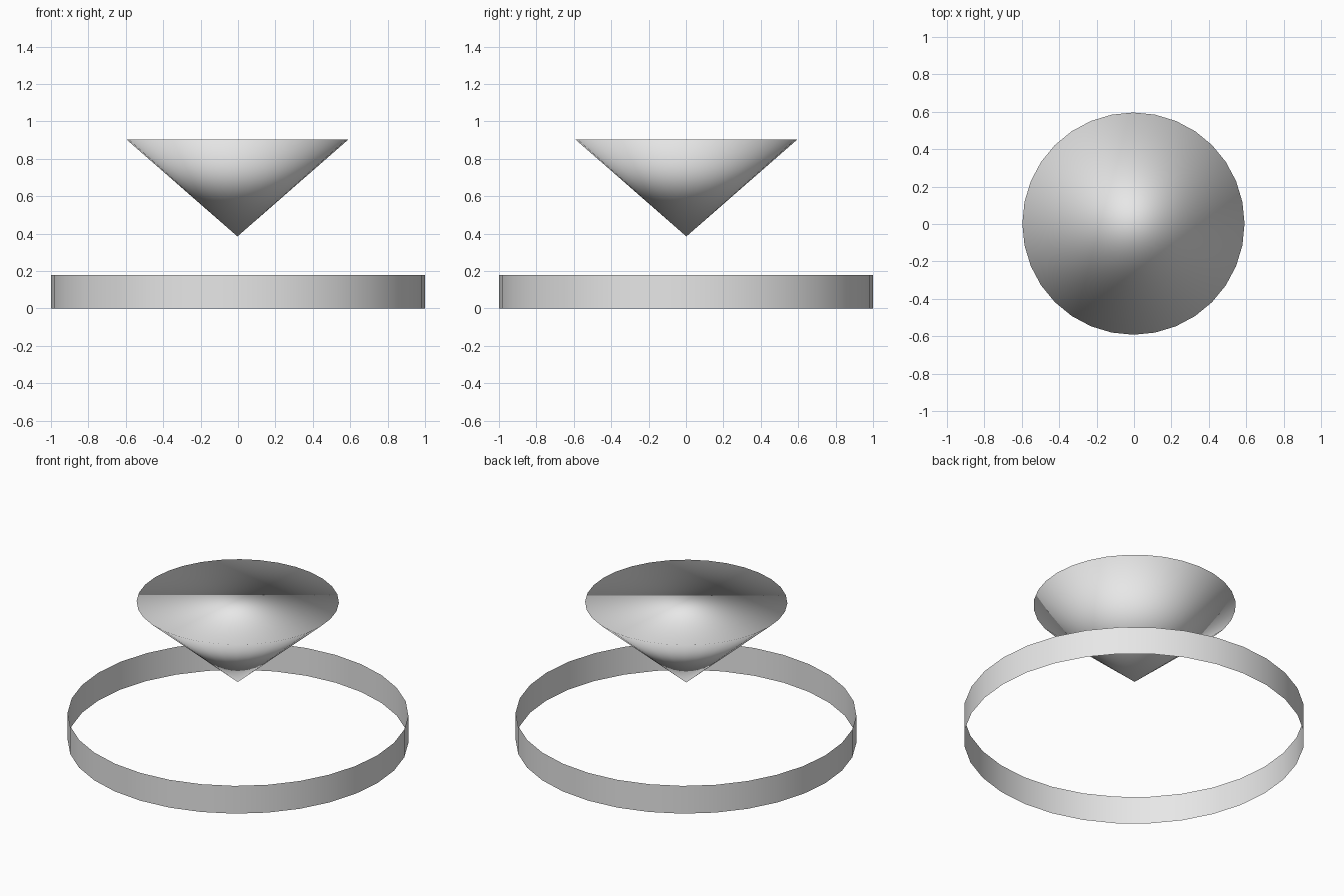
import bpy
import bmesh

SIDES = 32

cube = bpy.data.objects.get("Cube")
if cube:
    bpy.data.objects.remove(cube, do_unlink=True)

# One plain light grey
grey = bpy.data.materials.new("light_grey")
grey.use_nodes = True
colour = (0.8, 0.8, 0.8, 1)
grey.diffuse_color = colour
grey.node_tree.nodes["Principled BSDF"].inputs["Base Color"].default_value = colour


def add_cone(name, bottom_radius, top_radius, z_low, z_high, capped, x=0, y=0):
    """Smooth-shaded round part between two heights."""
    bm = bmesh.new()
    bmesh.ops.create_cone(bm, cap_ends=capped, cap_tris=False, segments=SIDES,
                          radius1=bottom_radius, radius2=top_radius,
                          depth=z_high - z_low)
    bmesh.ops.remove_doubles(bm, verts=bm.verts, dist=0.0001)
    bmesh.ops.recalc_face_normals(bm, faces=bm.faces)
    for face in bm.faces:
        face.smooth = True
    mesh = bpy.data.meshes.new(name)
    bm.to_mesh(mesh)
    bm.free()
    mesh.materials.append(grey)
    obj = bpy.data.objects.new(name, mesh)
    obj.location = (x, y, (z_low + z_high) / 2)
    bpy.context.collection.objects.link(obj)
    return obj


# Thin open band
add_cone("ring_band", 1, 1, 0, 0.18, capped=False)

# Gem pointing down, closed by a flat top
add_cone("gem", 0, 0.594, 0.385, 0.904, capped=True, x=-0.003, y=0.002)
